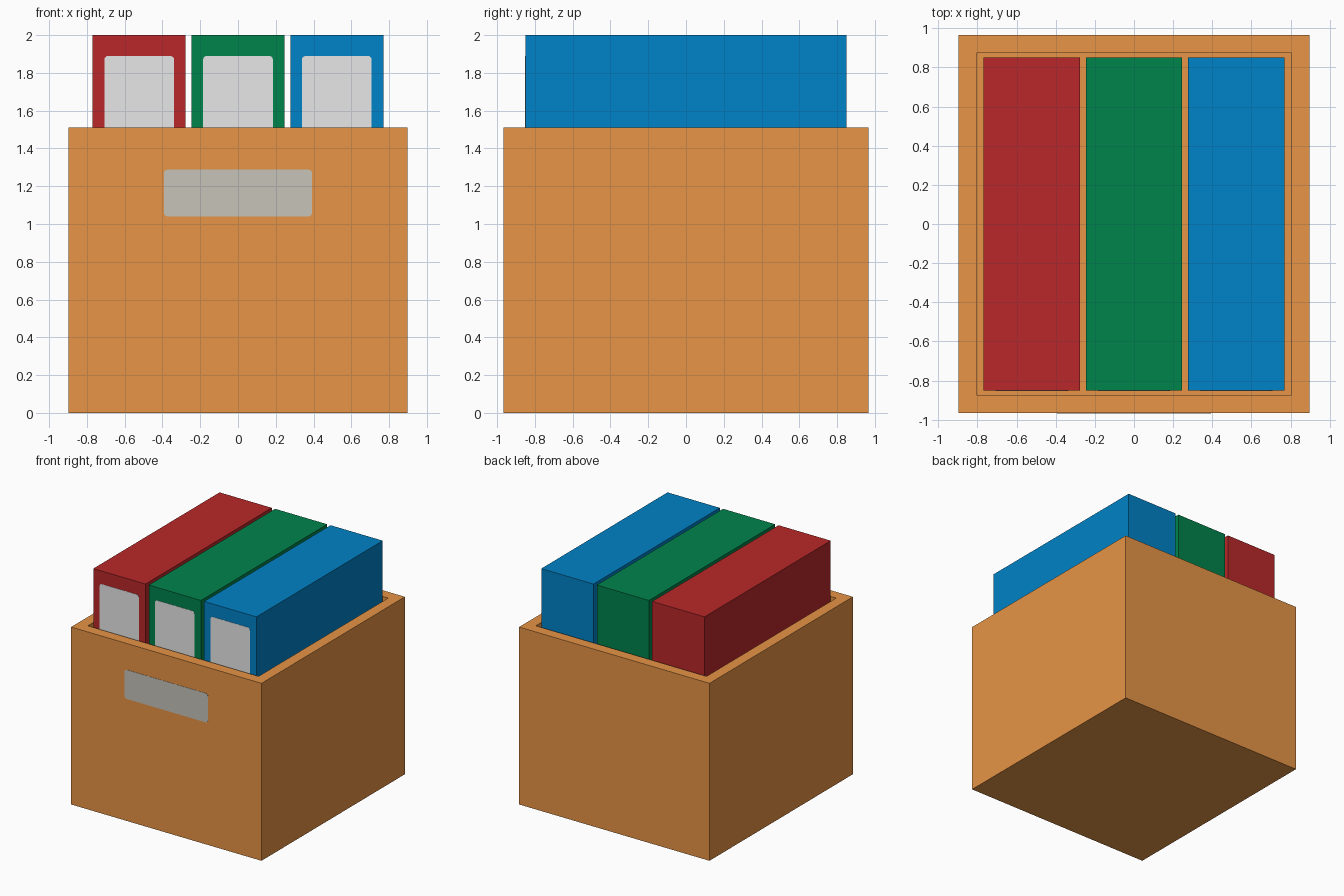
import bpy, bmesh, math

if "Cube" in bpy.data.objects:
    bpy.data.objects.remove(bpy.data.objects["Cube"])


def material(name, hex_rgb):
    mat = bpy.data.materials.new(name)
    srgb = [int(hex_rgb[i:i + 2], 16) / 255 for i in (0, 2, 4)]
    lin = [c / 12.92 if c < 0.04045 else ((c + 0.055) / 1.055) ** 2.4 for c in srgb]
    mat.diffuse_color = (*lin, 1)
    mat.use_nodes = True
    mat.node_tree.nodes["Principled BSDF"].inputs["Base Color"].default_value = mat.diffuse_color
    return mat


def finish(name, bm, mat):
    bmesh.ops.recalc_face_normals(bm, faces=bm.faces)
    mesh = bpy.data.meshes.new(name)
    bm.to_mesh(mesh)
    bm.free()
    mesh.materials.append(mat)
    obj = bpy.data.objects.new(name, mesh)
    bpy.context.collection.objects.link(obj)
    return obj


def block(bm, x0, x1, y0, y1, z0, z1):
    verts = bmesh.ops.create_cube(bm, size=1)["verts"]
    for v in verts:
        v.co.x = x0 if v.co.x < 0 else x1
        v.co.y = y0 if v.co.y < 0 else y1
        v.co.z = z0 if v.co.z < 0 else z1


def label(name, cx, y_face, w, z0, z1, mat, r=0.02, thick=0.002):
    # Rounded rectangular plate lying on a front-facing surface
    bm = bmesh.new()
    cz, h = (z0 + z1) / 2, z1 - z0
    verts = []
    for q, (sx, sz) in enumerate([(1, 1), (-1, 1), (-1, -1), (1, -1)]):
        for k in range(4):
            a = math.radians(90 * q + 30 * k)
            verts.append(bm.verts.new((cx + sx * (w / 2 - r) + r * math.cos(a), y_face,
                                       cz + sz * (h / 2 - r) + r * math.sin(a))))
    face = bm.faces.new(verts)
    ext = bmesh.ops.extrude_face_region(bm, geom=[face])
    for v in ext["geom"]:
        if isinstance(v, bmesh.types.BMVert):
            v.co.y -= thick
    return finish(name, bm, mat)


cardboard = material("cardboard", "E89546")
box_grey = material("box_label_grey", "C7C3BA")
spine_grey = material("spine_label_grey", "EBEBEB")
binder_colours = {
    "red": material("binder_red", "BA2729"),
    "green": material("binder_green", "00834B"),
    "blue": material("binder_blue", "0082C7"),
}

# Open box: inset the top face and push it down to the floor
HX, HY, TOP, FLOOR = 0.897, 0.965, 1.512, 0.09
bm = bmesh.new()
block(bm, -HX, HX, -HY, HY, 0, TOP)
top = max(bm.faces, key=lambda f: f.calc_center_median().z)
bmesh.ops.inset_region(bm, faces=[top], thickness=0.092, use_even_offset=True)
ext = bmesh.ops.extrude_face_region(bm, geom=[top])
for v in ext["geom"]:
    if isinstance(v, bmesh.types.BMVert):
        v.co.z = FLOOR
if top.is_valid:
    bmesh.ops.delete(bm, geom=[top], context="FACES_ONLY")
finish("box", bm, cardboard)
label("box_label", 0, -HY, 0.785, 1.04, 1.288, box_grey)

# Three binders with spine labels
for i, (colour, mat) in enumerate(binder_colours.items()):
    cx = (i - 1) * 0.523
    bm = bmesh.new()
    block(bm, cx - 0.246, cx + 0.246, -0.85, 0.85, FLOOR, 2.0)
    finish(colour + "_binder", bm, mat)
    label(colour + "_binder_label", cx, -0.85, 0.37, 1.0, 1.89, spine_grey)
